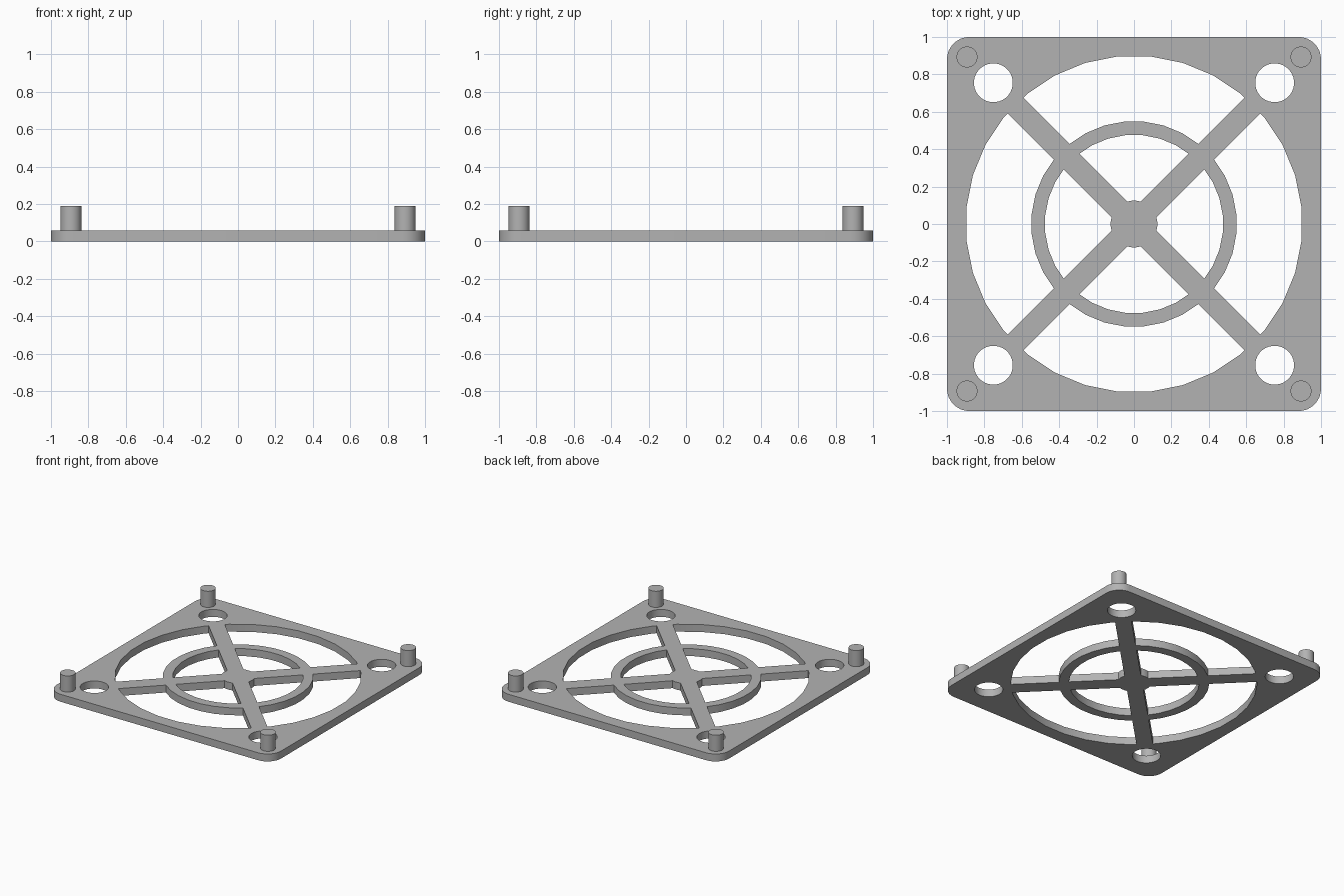
import bpy, bmesh
from math import sin, cos, pi, radians

if "Cube" in bpy.data.objects:
    bpy.data.objects.remove(bpy.data.objects["Cube"])

THICK = 0.06
grey = bpy.data.materials.new("plain grey")
grey.use_nodes = True
grey.diffuse_color = (0.45, 0.45, 0.45, 1)
grey.node_tree.nodes["Principled BSDF"].inputs["Base Color"].default_value = grey.diffuse_color


def circle(r, n=32, cx=0, cy=0):
    # half-step offset leaves flat edges facing the axes
    return [(cx + r * cos((i + 0.5) * 2 * pi / n), cy + r * sin((i + 0.5) * 2 * pi / n)) for i in range(n)]


def add_prism(bm, outline, z0, z1):
    low = [bm.verts.new((x, y, z0)) for x, y in outline]
    high = [bm.verts.new((x, y, z1)) for x, y in outline]
    bm.faces.new(low[::-1])
    bm.faces.new(high)
    for i in range(len(low)):
        j = (i + 1) % len(low)
        bm.faces.new((low[i], low[j], high[j], high[i]))


def add_annulus(bm, r_out, r_in, z0, z1):
    profile = [(r_out, z0), (r_out, z1), (r_in, z1), (r_in, z0)]
    loops = [[bm.verts.new((x, y, z)) for x, y in circle(r)] for r, z in profile]
    for a, b in zip(loops, loops[1:] + loops[:1]):
        for i in range(len(a)):
            j = (i + 1) % len(a)
            bm.faces.new((a[i], a[j], b[j], b[i]))


def finish(name, bm, cutter=False):
    bmesh.ops.recalc_face_normals(bm, faces=bm.faces)
    mesh = bpy.data.meshes.new(name)
    bm.to_mesh(mesh)
    bm.free()
    mesh.materials.append(grey)
    ob = bpy.data.objects.new(name, mesh)
    bpy.context.collection.objects.link(ob)
    ob.hide_render = cutter
    return ob


def cut(target, cutter):
    mod = target.modifiers.new("cut", 'BOOLEAN')
    mod.operation = 'DIFFERENCE'
    mod.solver = 'EXACT'
    mod.object = cutter
    bpy.context.view_layer.objects.active = target
    bpy.ops.object.modifier_apply(modifier=mod.name)
    bpy.data.objects.remove(cutter)


corners = [(1, 1), (-1, 1), (-1, -1), (1, -1)]

# Rounded square plate
R = 0.12
outline = []
for k, (sx, sy) in enumerate(corners):
    for i in range(9):
        a = k * pi / 2 + i * pi / 16
        outline.append((sx * (1 - R) + R * cos(a), sy * (1 - R) + R * sin(a)))
bm = bmesh.new()
add_prism(bm, outline, 0, THICK)
grille = finish("grille_plate", bm)

# Airflow openings: two annuli, leaving the ring and hub, split by diagonal spokes
bm = bmesh.new()
add_annulus(bm, 0.9, 0.55, -0.1, 0.2)
add_annulus(bm, 0.477, 0.125, -0.1, 0.2)
openings = finish("openings_cutter", bm, True)
for angle in (45, 135):
    c, s = cos(radians(angle)), sin(radians(angle))
    bar = [(x * c - y * s, x * s + y * c) for x, y in ((-1.2, -0.06), (1.2, -0.06), (1.2, 0.06), (-1.2, 0.06))]
    bm = bmesh.new()
    add_prism(bm, bar, -0.3, 0.4)
    cut(openings, finish("spoke_cutter", bm, True))
cut(grille, openings)

# Screw holes
bm = bmesh.new()
for sx, sy in corners:
    add_prism(bm, circle(0.104, 32, 0.752 * sx, 0.755 * sy), -0.1, 0.2)
cut(grille, finish("screw_hole_cutter", bm, True))

# Corner pegs, seated just inside the plate
names = ("back_left_peg", "back_right_peg", "front_right_peg", "front_left_peg")
for name, (sx, sy) in zip(names, corners):
    bm = bmesh.new()
    add_prism(bm, circle(0.056, 32, 0.893 * sx, 0.893 * sy), THICK - 0.01, 0.19)
    finish(name, bm)

# Smooth rounded walls, crisp rims
bpy.ops.object.select_all(action='DESELECT')
for ob in bpy.context.collection.objects:
    if ob.name == "grille_plate" or ob.name.endswith("_peg"):
        ob.select_set(True)
        bpy.context.view_layer.objects.active = ob
bpy.ops.object.shade_smooth_by_angle(angle=radians(30))
